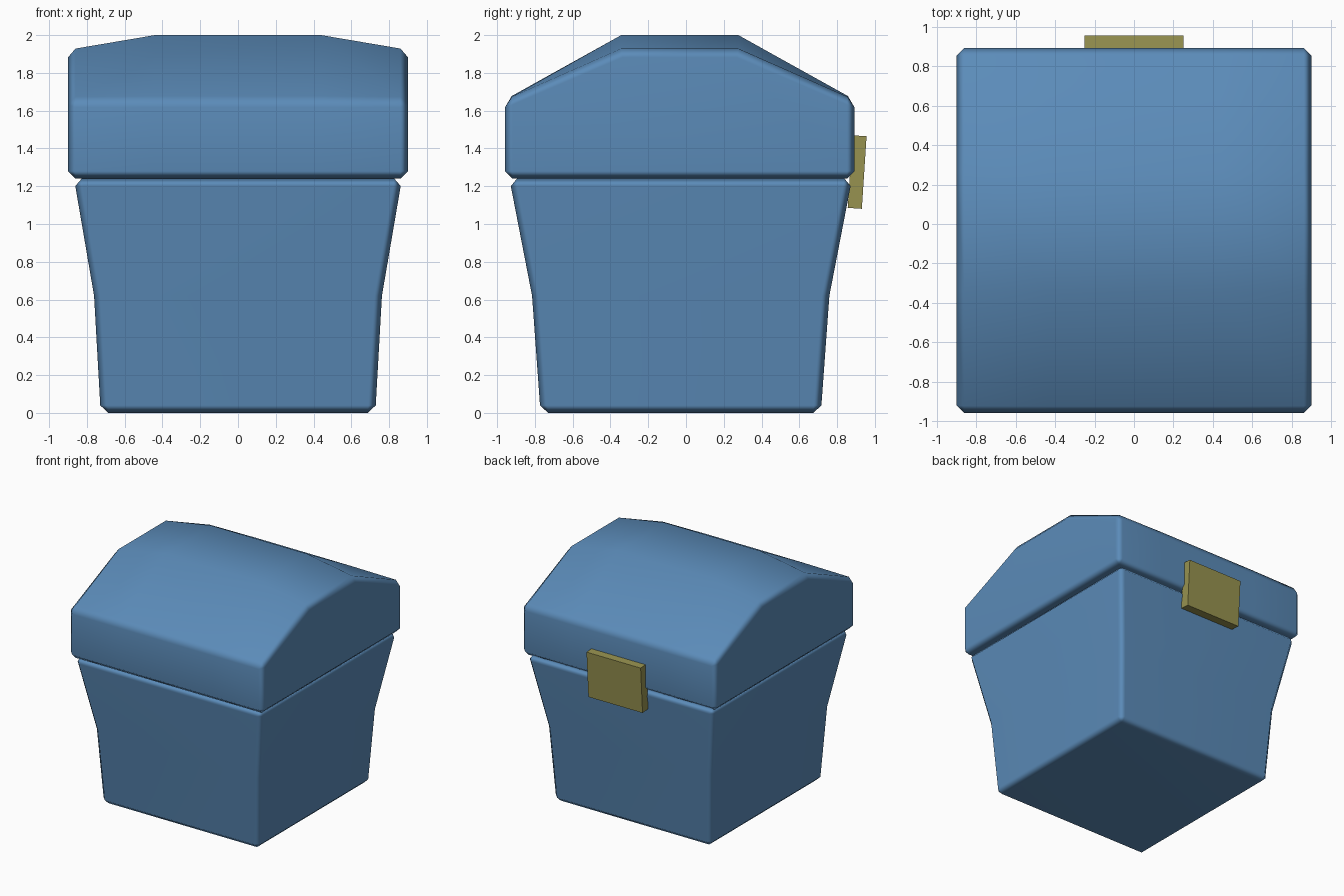
import bpy, bmesh, math

if "Cube" in bpy.data.objects:
    bpy.data.objects.remove(bpy.data.objects["Cube"])


def material(name, rgb):
    m = bpy.data.materials.new(name)
    m.diffuse_color = (*rgb, 1)
    m.use_nodes = True
    m.node_tree.nodes["Principled BSDF"].inputs["Base Color"].default_value = m.diffuse_color
    return m


BLUE = material("blue_plastic", (0.105, 0.26, 0.485))
OLIVE = material("olive_metal", (0.31, 0.29, 0.08))


def loft(name, rings, mat):
    """Capped skin over equal-sized rings, with soft chamfered outer edges."""
    bm = bmesh.new()
    loops = [[bm.verts.new(p) for p in ring] for ring in rings]
    n = len(loops[0])
    for a, b in zip(loops, loops[1:]):
        for i in range(n):
            j = (i + 1) % n
            bm.faces.new((a[i], a[j], b[j], b[i]))
    bm.faces.new(loops[0])
    bm.faces.new(loops[-1])
    bmesh.ops.recalc_face_normals(bm, faces=bm.faces)
    for f in bm.faces:
        f.smooth = True
    me = bpy.data.meshes.new(name)
    bm.to_mesh(me)
    bm.free()
    me.materials.append(mat)
    ob = bpy.data.objects.new(name, me)
    bpy.context.collection.objects.link(ob)
    bev = ob.modifiers.new("chamfer", "BEVEL")
    bev.width = 0.04
    bev.segments = 1
    bev.limit_method = "ANGLE"
    bev.angle_limit = math.radians(35)
    ob.modifiers.new("soft_normals", "WEIGHTED_NORMAL")
    return ob


# Flared box: half width, half depth and height of each level
levels = [(0.727, 0.742, 0), (0.762, 0.787, 0.62), (0.868, 0.907, 1.24)]
cy = -0.028
loft("box_body", [[(-w, cy - d, z), (w, cy - d, z), (w, cy + d, z), (-w, cy + d, z)]
                  for w, d, z in levels], BLUE)

# Domed lid: the ridge drops toward both ends
cy = -0.033
stations = [(-0.9, 1.922), (-0.44, 2.0), (0.44, 2.0), (0.9, 1.922)]
loft("lid", [[(x, cy - 0.925, 1.24), (x, cy + 0.925, 1.24), (x, cy + 0.925, 1.658),
              (x, cy + 0.31, top), (x, cy - 0.31, top), (x, cy - 0.925, 1.658)]
             for x, top in stations], BLUE)

# Slightly tilted latch plate bridging lid and box at the back
bpy.ops.mesh.primitive_cube_add(size=1, location=(0, 0.906, 1.275),
                                rotation=(math.radians(-3.7), 0, 0))
latch = bpy.context.object
latch.name = "latch"
latch.scale = (0.5, 0.075, 0.385)
latch.data.materials.append(OLIVE)
